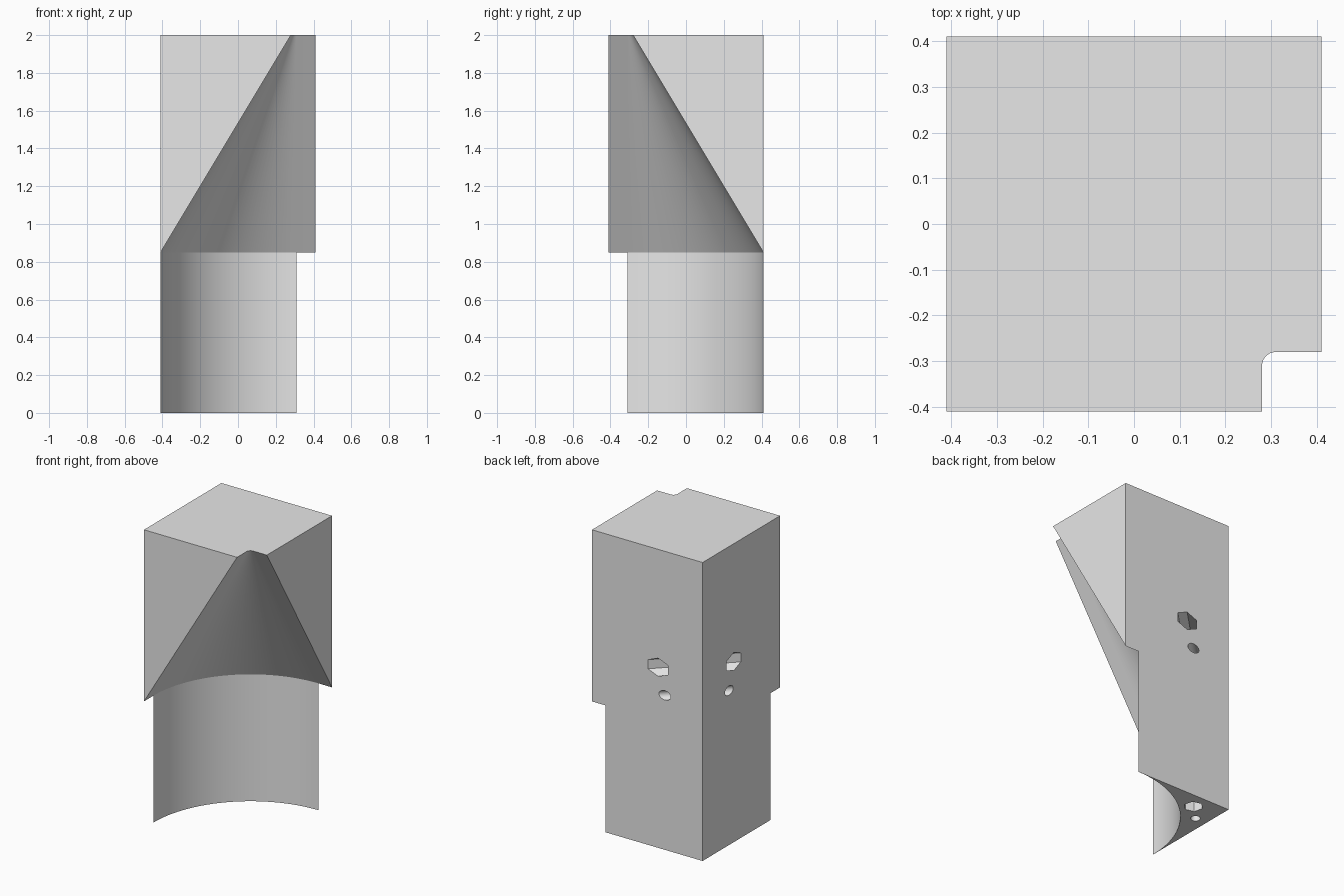
import bpy, bmesh, math
from mathutils import Vector, Matrix

if "Cube" in bpy.data.objects:
    bpy.data.objects.remove(bpy.data.objects["Cube"])

H = 0.41        # half width of the block
C = 0.31        # axis of the rounded corner cut, at (C, -C)
R_BIG, R_SMALL = 0.72, 0.03
Z_MID, Z_TOP = 0.85, 2.0
SEGMENTS = 32

grey = bpy.data.materials.new("light_grey")
grey.use_nodes = True
grey.diffuse_color = (0.8, 0.8, 0.8, 1)
grey.node_tree.nodes["Principled BSDF"].inputs["Base Color"].default_value = (0.8, 0.8, 0.8, 1)


def add_object(name, bm):
    bmesh.ops.recalc_face_normals(bm, faces=bm.faces)
    mesh = bpy.data.meshes.new(name)
    bm.to_mesh(mesh)
    bm.free()
    mesh.materials.append(grey)
    obj = bpy.data.objects.new(name, mesh)
    bpy.context.scene.collection.objects.link(obj)
    return obj


def arc(bm, radius, z):
    """Quarter arc around the corner axis, from the front side to the back side."""
    angles = [math.pi - math.pi / 2 * i / SEGMENTS for i in range(SEGMENTS + 1)]
    return [bm.verts.new((C + radius * math.cos(a), -C + radius * math.sin(a), z)) for a in angles]


# Corner block: cylindrical recess below, tapering to a small notch at the top
bm = bmesh.new()
low, mid, top = arc(bm, R_BIG, 0), arc(bm, R_BIG, Z_MID), arc(bm, R_SMALL, Z_TOP)
notch = C - R_SMALL
corner_low = bm.verts.new((-H, H, 0))
corner_top = bm.verts.new((-H, H, Z_TOP))
front_mid = bm.verts.new((-H, -H, Z_MID))
front_top = bm.verts.new((-H, -H, Z_TOP))
side_mid = bm.verts.new((H, H, Z_MID))
side_top = bm.verts.new((H, H, Z_TOP))
notch_front = bm.verts.new((notch, -H, Z_TOP))
notch_side = bm.verts.new((H, -notch, Z_TOP))

for a, b in ((low, mid), (mid, top)):
    for i in range(SEGMENTS):
        bm.faces.new((a[i], a[i + 1], b[i + 1], b[i]))
for loop in (
    [corner_low] + low,
    [corner_top, front_top, notch_front] + top + [notch_side, side_top],
    [front_mid, notch_front, front_top],
    [side_mid, side_top, notch_side],
    [front_mid, mid[0], top[0], notch_front],
    [mid[-1], side_mid, notch_side, top[-1]],
    [corner_low, low[0], mid[0], front_mid, front_top, corner_top],
    [corner_low, corner_top, side_top, side_mid, mid[-1], low[-1]],
):
    bm.faces.new(loop)
block = add_object("corner_block", bm)


# Bolt holes
def cut_hole(name, center, axis, up, sides, radius, length):
    """Cut a prism hole along axis, with one prism edge towards up."""
    z, y = Vector(axis).normalized(), Vector(up).normalized()
    turn = Matrix((y.cross(z), y, z)).transposed().to_4x4()
    tool = bmesh.new()
    bmesh.ops.create_cone(tool, cap_ends=True, segments=sides, radius1=radius, radius2=radius,
                          depth=length, matrix=Matrix.Translation(center) @ turn)
    cutter = add_object(name, tool)
    cutter.hide_render = True
    mod = block.modifiers.new(name, 'BOOLEAN')
    mod.operation, mod.solver, mod.object = 'DIFFERENCE', 'EXACT', cutter
    return cutter


DIAGONAL, UP = (1, 1, 0), (0, 0, 1)
cutters = [
    cut_hole("hex_cross_hole", (-0.245, 0.245, 1.21), DIAGONAL, UP, 6, 0.061, 1.0),
    cut_hole("round_cross_hole", (-0.27, 0.27, 1.035), DIAGONAL, UP, 32, 0.031, 1.0),
    cut_hole("hex_base_hole", (-0.222, 0.3, 0), UP, DIAGONAL, 6, 0.06, 0.6),
    cut_hole("round_base_hole", (-0.325, 0.197, 0), UP, DIAGONAL, 32, 0.03, 0.6),
]

# Bake the holes and drop the cutters
bpy.context.view_layer.update()
evaluated = block.evaluated_get(bpy.context.evaluated_depsgraph_get())
baked = bpy.data.meshes.new_from_object(evaluated)
block.modifiers.clear()
block.data = baked
baked.materials.clear()
baked.materials.append(grey)
for cutter in cutters:
    bpy.data.objects.remove(cutter)

for obj in bpy.context.selected_objects:
    obj.select_set(False)
bpy.context.view_layer.objects.active = block
block.select_set(True)
bpy.ops.object.shade_smooth_by_angle(angle=math.radians(20))
